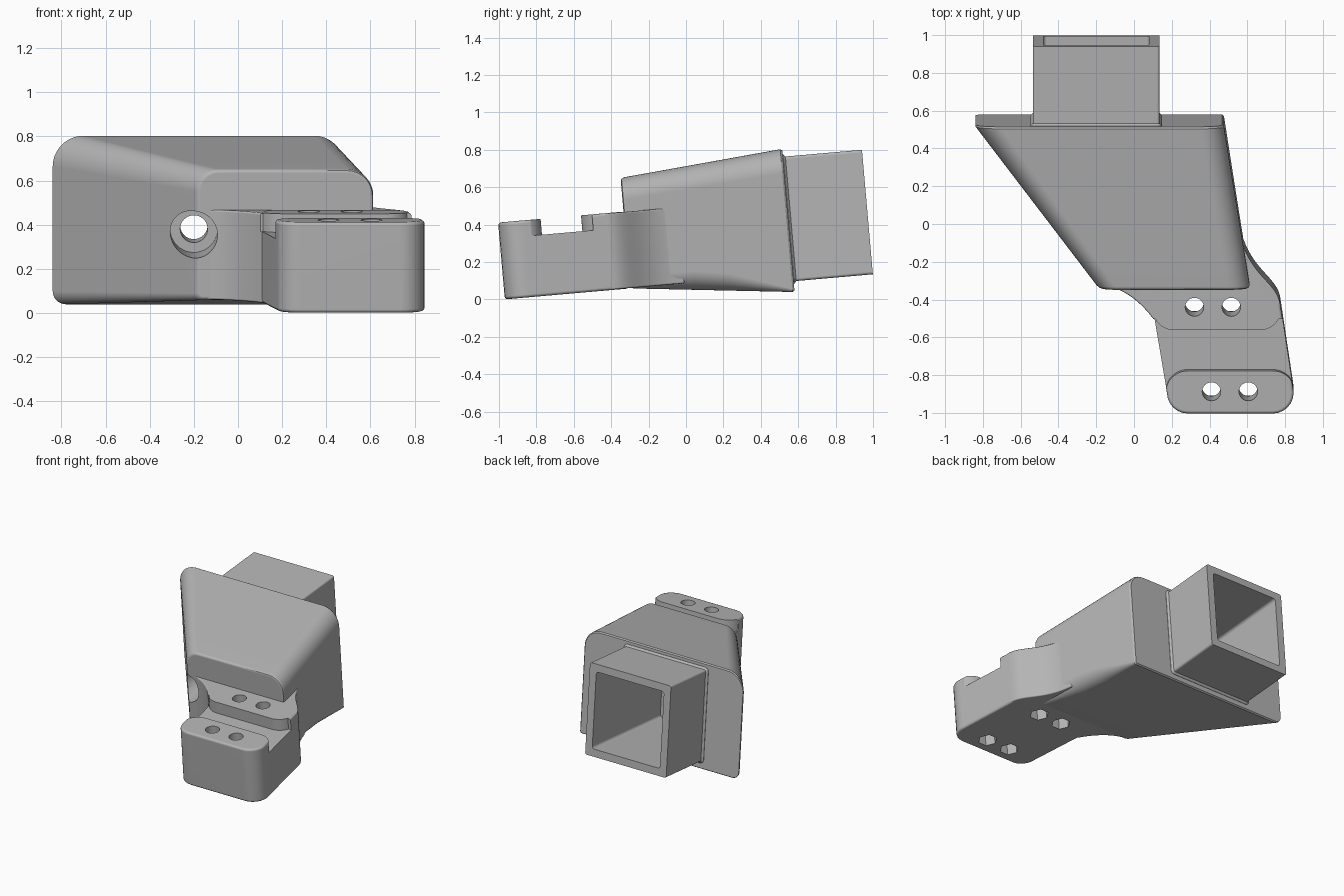
import bpy, bmesh
from math import cos, sin, radians, pi
from mathutils import Matrix, Vector
from mathutils.geometry import interpolate_bezier

if "Cube" in bpy.data.objects:
    bpy.data.objects.remove(bpy.data.objects["Cube"])

grey = bpy.data.materials.new("plain_grey")
grey.use_nodes = True
grey.diffuse_color = (0.46, 0.46, 0.46, 1)
grey.node_tree.nodes["Principled BSDF"].inputs["Base Color"].default_value = (0.46, 0.46, 0.46, 1)


def finish(name, bm):
    bmesh.ops.recalc_face_normals(bm, faces=bm.faces)
    mesh = bpy.data.meshes.new(name)
    bm.to_mesh(mesh)
    bm.free()
    mesh.materials.append(grey)
    obj = bpy.data.objects.new(name, mesh)
    bpy.context.collection.objects.link(obj)
    return obj


def loft(name, rings):
    """Skin a list of equal-length point rings and cap both ends."""
    bm = bmesh.new()
    loops = [[bm.verts.new(p) for p in ring] for ring in rings]
    n = len(loops[0])
    for a, b in zip(loops, loops[1:]):
        for i in range(n):
            j = (i + 1) % n
            bm.faces.new((a[i], a[j], b[j], b[i]))
    bm.faces.new(loops[0])
    bm.faces.new(loops[-1])
    return finish(name, bm)


def prism(name, plan, z0, z1):
    return loft(name, [[(x, y, z) for x, y in plan] for z in (z0, z1)])


def arc(cx, cy, r, a0, a1, n=12):
    return [(cx + r * cos(radians(a0 + (a1 - a0) * i / n)),
             cy + r * sin(radians(a0 + (a1 - a0) * i / n))) for i in range(n + 1)]


def section(y, x0, x1, z0, z1, tl, tr, br, bl, inset=0):
    """Rounded rectangle in a plane of constant y."""
    x0, x1, z0, z1 = x0 + inset, x1 - inset, z0 + inset, z1 - inset
    tl, tr, br, bl = [max(r - inset, 0.004) for r in (tl, tr, br, bl)]
    pts = (arc(x1 - tr, z1 - tr, tr, 0, 90, 10) + arc(x0 + tl, z1 - tl, tl, 90, 180, 10)
           + arc(x0 + bl, z0 + bl, bl, 180, 270, 10) + arc(x1 - br, z0 + br, br, 270, 360, 10))
    return [(x, y, z) for x, z in pts]


def cylinder(name, r, p0, p1, sides=40, turn=0):
    """Cylinder or prism between two points."""
    p0, p1 = Vector(p0), Vector(p1)
    q = (p1 - p0).to_track_quat('Z', 'Y')
    ring = [q @ Vector((r * cos(turn + 2 * pi * i / sides), r * sin(turn + 2 * pi * i / sides), 0))
            for i in range(sides)]
    return loft(name, [[p + v for v in ring] for p in (p0, p1)])


def apply(obj, mod):
    bpy.context.view_layer.objects.active = obj
    bpy.ops.object.modifier_apply(modifier=mod.name)


def bevel(obj, width):
    m = obj.modifiers.new("bevel", 'BEVEL')
    m.width, m.segments, m.limit_method, m.angle_limit = width, 3, 'ANGLE', radians(50)
    apply(obj, m)


def boolean(obj, other, operation='DIFFERENCE', keep=False):
    m = obj.modifiers.new("boolean", 'BOOLEAN')
    m.object, m.operation, m.solver = other, operation, 'EXACT'
    apply(obj, m)
    if not keep:
        bpy.data.objects.remove(other)


# Main body: lofted from the wide back face to the narrow front face
BACK = (0.582, -0.847, 0.475, -0.011, 0.757, 0.14, 0.13, 0.015, 0.06)
FRONT = (-0.292, -0.185, 0.615, 0.085, 0.678, 0.10, 0.12, 0.06, 0.03)


def body_ring(t, inset=0, bulge=0.0):
    v = [a + (b - a) * t for a, b in zip(BACK, FRONT)]
    v[7] += bulge
    return section(*v, inset=inset)


body = loft("main_body", [body_ring(0, 0.008), body_ring(0.012), body_ring(0.2, 0, 0.03),
                          body_ring(0.4, 0, 0.06), body_ring(0.6, 0, 0.06),
                          body_ring(0.8, 0, 0.03), body_ring(0.98),
                          body_ring(0.994, 0.006), body_ring(1, 0.016)])

# Square tube at the back
tube = loft("square_tube", [section(y, -0.535, 0.135, 0.047, 0.715, *[0.015] * 4)
                            for y in (0.5, 1.007)])
collar = loft("tube_weld", [section(y, -0.535, 0.135, 0.047, 0.715, *[0.015] * 4, inset=i)
                            for y, i in ((0.57, -0.014), (0.584, -0.014), (0.598, 0.002))])
boolean(tube, collar, 'UNION')

# Clamp bracket: hull of two round-ended pads
FRONT_PAD = (0.285, 0.735, -0.855, 0.11)
REAR_PAD = (0.21, 0.668, -0.41, 0.11)
LOW, TOP, SADDLE = 0.085, 0.497, 0.412

bm = bmesh.new()
for xa, xb, y, r in (FRONT_PAD, REAR_PAD):
    for x, yy in arc(xa, y, r, 90, 270) + arc(xb, y, r, -90, 90):
        for z in (LOW, TOP):
            bm.verts.new((x, yy, z))
res = bmesh.ops.convex_hull(bm, input=bm.verts)
bmesh.ops.delete(bm, geom=list({v for v in res["geom_interior"] if isinstance(v, bmesh.types.BMVert)}),
                 context='VERTS')
bmesh.ops.dissolve_limit(bm, angle_limit=radians(1), verts=bm.verts, edges=bm.edges)
bracket = finish("clamp_bracket", bm)
bevel(bracket, 0.016)

# Curved flare joining the bracket to the body
left = interpolate_bezier(*[Vector(p) for p in
                            ((-0.16, -0.285), (-0.04, -0.3), (0.05, -0.39), (0.108, -0.47))], 16)
right = interpolate_bezier(*[Vector(p) for p in
                             ((0.776, -0.41), (0.78, -0.27), (0.61, -0.25), (0.56, 0.0))], 20)
plan = [(p.x, p.y) for p in left] + [(0.5, -0.45)] + [(p.x, p.y) for p in right]
plan += [(0.3, 0.0), (-0.02, -0.2)]
flare = prism("flare", plan, LOW + 0.002, TOP - 0.002)
bevel(flare, 0.01)
boolean(bracket, flare, 'UNION')

# Saddle recess between the two pads
fa, fb, fy, fr = FRONT_PAD
ra, rb, ry, rr = REAR_PAD
plan = ([(-0.1, fy + 0.03)] + arc(fa, fy, fr + 0.008, 165, 90) + arc(fb, fy, fr + 0.008, 90, 15)
        + [(1.1, fy + 0.03), (1.1, ry - 0.05)]
        + arc(rb, ry, rr, -28, -90) + arc(ra, ry, rr, -90, -152) + [(-0.1, ry - 0.05)])
boolean(bracket, prism("saddle_cutter", plan, SADDLE, 0.8))

# Bolt holes with hexagonal nut pockets underneath
for x, y in ((0.32, -0.398), (0.515, -0.398), (0.41, -0.847), (0.605, -0.847)):
    boolean(bracket, cylinder("bolt_cutter", 0.049, (x, y, -0.2), (x, y, 0.8)))
    boolean(bracket, cylinder("nut_cutter", 0.066, (x, y, -0.2), (x, y, LOW + 0.12), 6))

# Square socket and the stepped screw hole that meets it
MID = (-0.2, 0.381)
boolean(tube, loft("tube_bore", [section(y, -0.48, 0.08, 0.102, 0.66, *[0.02] * 4)
                                 for y in (0.2, 1.2)]))
boolean(body, loft("socket_cutter", [section(y, -0.48, 0.08, 0.102, 0.66, *[0.02] * 4)
                                     for y in (0.2, 1.2)]))
for r, y in ((0.107, 0.02), (0.062, 0.4)):
    bore = cylinder("screw_cutter", r, (MID[0], -0.7, MID[1]), (MID[0], y, MID[1]))
    boolean(bracket, bore, keep=True)
    boolean(body, bore)

# Tilt the whole assembly and shade it
parts = (body, tube, bracket)
for obj in parts:
    obj.data.transform(Matrix.Rotation(radians(5), 4, 'X'))
bpy.ops.object.select_all(action='DESELECT')
for obj in parts:
    obj.select_set(True)
bpy.context.view_layer.objects.active = body
bpy.ops.object.shade_smooth_by_angle(angle=radians(32))
for obj in parts:
    m = obj.modifiers.new("even_normals", 'WEIGHTED_NORMAL')
    m.keep_sharp = True
